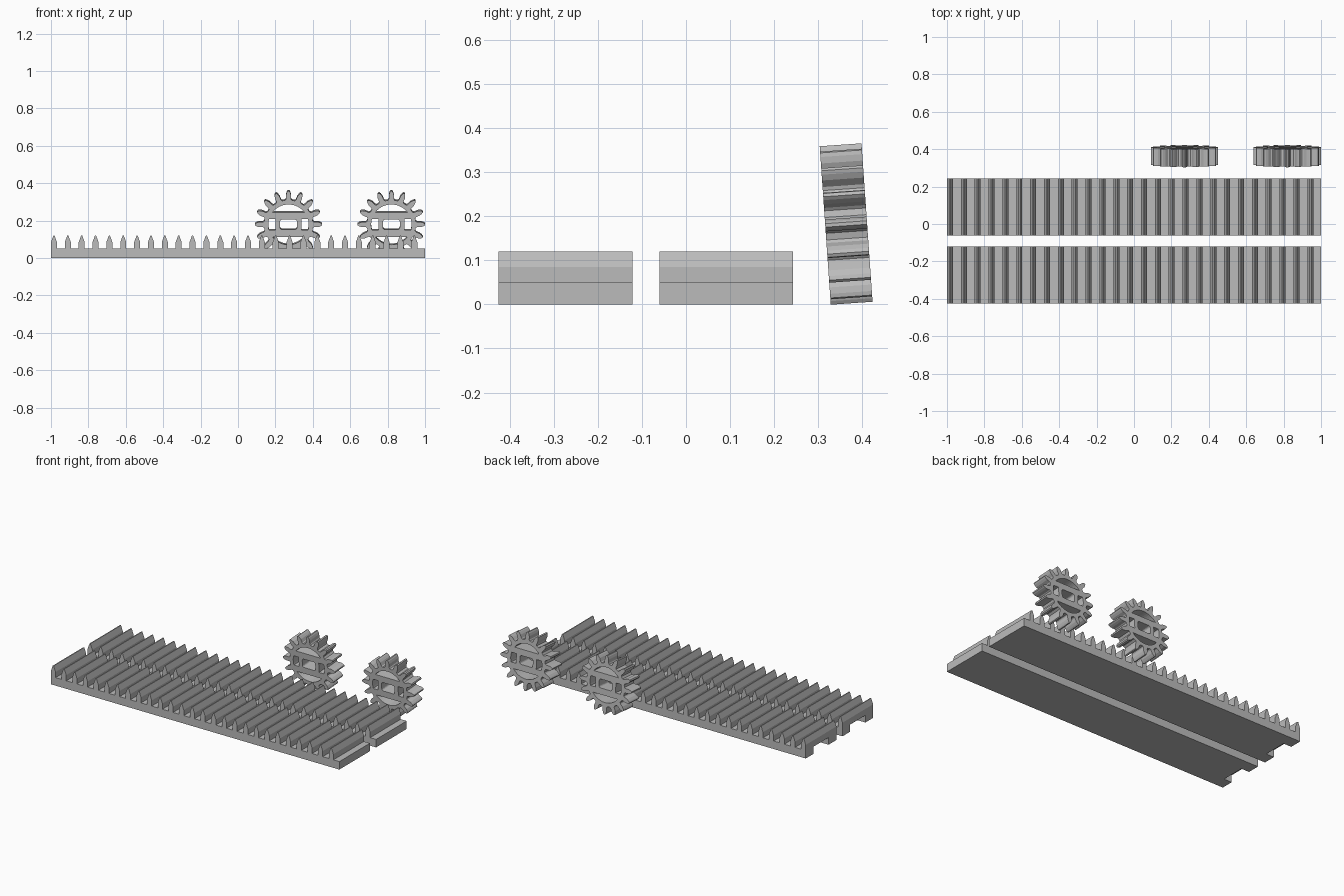
import bpy, bmesh, math
from mathutils import Matrix, Vector

cube = bpy.data.objects.get("Cube")
if cube:
    bpy.data.objects.remove(cube, do_unlink=True)

grey = bpy.data.materials.new("light_grey")
grey.use_nodes = True
colour = (0.5, 0.5, 0.5, 1)
grey.diffuse_color = colour
grey.node_tree.nodes["Principled BSDF"].inputs["Base Color"].default_value = colour


def plate(name, loops, depth):
    """Solid with an x-z outline; inner loops become holes."""
    curve = bpy.data.curves.new(name + "_outline", "CURVE")
    curve.dimensions = "2D"
    curve.fill_mode = "BOTH"
    curve.extrude = depth / 2
    for loop in loops:
        spline = curve.splines.new("POLY")
        spline.points.add(len(loop) - 1)
        for point, (x, z) in zip(spline.points, loop):
            point.co = (x, z, 0, 1)
        spline.use_cyclic_u = True
    temp = bpy.data.objects.new(name + "_temp", curve)
    bpy.context.collection.objects.link(temp)
    bpy.context.view_layer.update()
    mesh = bpy.data.meshes.new_from_object(
        temp.evaluated_get(bpy.context.evaluated_depsgraph_get()))
    bpy.data.objects.remove(temp, do_unlink=True)
    bm = bmesh.new()
    bm.from_mesh(mesh)
    bmesh.ops.remove_doubles(bm, verts=bm.verts, dist=1e-5)
    bmesh.ops.dissolve_limit(bm, angle_limit=0.001, verts=bm.verts, edges=bm.edges)
    bm.transform(Matrix.Rotation(math.pi / 2, 4, "X"))
    bmesh.ops.recalc_face_normals(bm, faces=bm.faces)
    for face in bm.faces:
        face.smooth = False
    bm.to_mesh(mesh)
    bm.free()
    mesh.materials.clear()
    mesh.materials.append(grey)
    obj = bpy.data.objects.new(name, mesh)
    bpy.context.collection.objects.link(obj)
    return obj


# Toothed racks with a socket under one end
PITCH, BASE = 0.0741, 0.05
rack_outline = [(-1, 0), (-1, BASE)]
for i in range(27):
    x = -0.984 + i * PITCH
    tooth = [(-0.016, BASE), (-0.016, 0.085), (-0.003, 0.12),
             (0.003, 0.12), (0.016, 0.085), (0.016, BASE)]
    rack_outline += [(x + dx, z) for dx, z in tooth]
rack_outline = rack_outline[:1] + rack_outline[2:] + [(1, BASE), (1, 0)]

for name, y in (("front_rack", -0.273), ("rear_rack", 0.091)):
    rack = plate(name, [rack_outline], 0.303)
    rack.location.y = y
    bpy.ops.mesh.primitive_cube_add(size=1, location=(-1, y, 0))
    cutter = bpy.context.object
    cutter.name = name + "_socket_cutter"
    cutter.scale = (0.11, 0.15, 0.09)
    cutter.hide_render = True
    cutter.hide_viewport = False
    cutter.display_type = "WIRE"
    cut = rack.modifiers.new("socket", "BOOLEAN")
    cut.operation = "DIFFERENCE"
    cut.solver = "EXACT"
    cut.object = cutter
    bpy.context.view_layer.update()
    cut_mesh = bpy.data.meshes.new_from_object(
        rack.evaluated_get(bpy.context.evaluated_depsgraph_get()))
    rack.modifiers.clear()
    rack.data = cut_mesh
    bpy.data.objects.remove(cutter, do_unlink=True)


def arc(radius, start, end, steps):
    return [(radius * math.cos(start + (end - start) * i / steps),
             radius * math.sin(start + (end - start) * i / steps))
            for i in range(steps + 1)]


def flip(loop, sx, sz):
    return [(x * sx, z * sz) for x, z in loop]


# Gear outline with rounded teeth
TEETH = 16
gear_outline = []
for i in range(TEETH):
    angle = 2 * math.pi * i / TEETH
    half = [(0.13, 0.018), (0.137, 0.0135), (0.158, 0.0135), (0.172, 0.009), (0.18, 0.004)]
    profile = [(r, -t) for r, t in half] + [(r, t) for r, t in reversed(half)]
    for r, t in profile:
        gear_outline.append((r * math.cos(angle) - t * math.sin(angle),
                             r * math.sin(angle) + t * math.cos(angle)))

# Gear openings: segments above and below, windows at the sides, slot in the hub
INNER = 0.108
top = math.asin(0.066 / INNER)
segment = arc(INNER, top, math.pi - top, 14)
side = math.asin(0.03 / INNER)
window = [(0.07, -0.03)] + arc(INNER, -side, side, 6) + [(0.07, 0.03)]
slot = []
for cx, cz, start in ((0.033, 0.015, 0), (-0.033, 0.015, 1), (-0.033, -0.015, 2), (0.033, -0.015, 3)):
    slot += [(cx + x, cz + z) for x, z in
             arc(0.012, start * math.pi / 2, (start + 1) * math.pi / 2, 4)]
openings = [segment, flip(segment, 1, -1), window, flip(window, -1, 1), slot]

for name, x in (("inner_gear", 0.27), ("outer_gear", 0.82)):
    gear = plate(name, [gear_outline] + openings, 0.095)
    gear.rotation_euler.x = math.radians(4)
    gear.location = (x, 0.363, 0.182)
